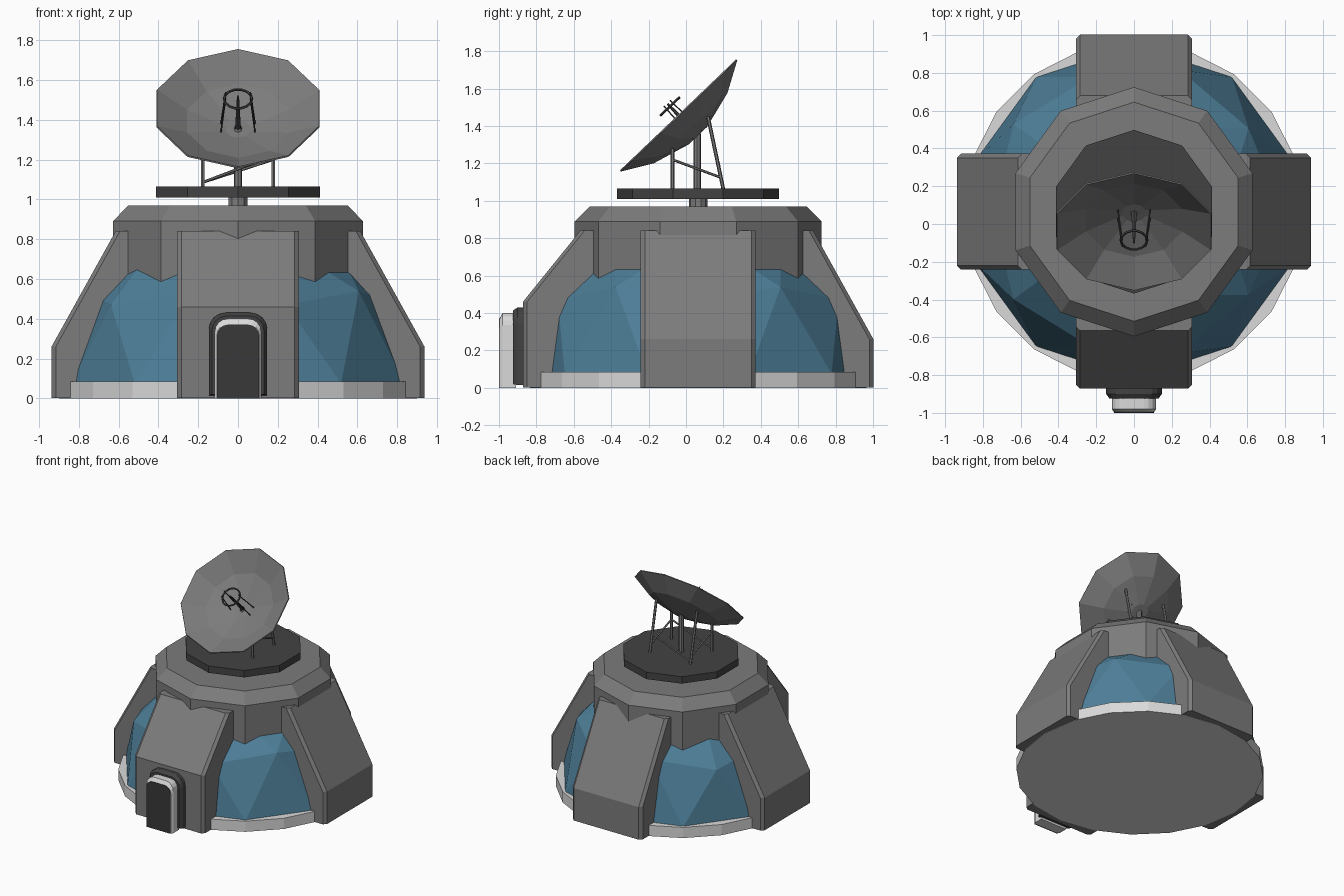
import bpy, bmesh, math
from mathutils import Vector, Matrix

if "Cube" in bpy.data.objects:
    bpy.data.objects.remove(bpy.data.objects["Cube"])

CY = 0.065                      # building axis in y


def material(name, c):
    m = bpy.data.materials.new(name)
    m.diffuse_color = (*c, 1)
    m.use_nodes = True
    m.node_tree.nodes["Principled BSDF"].inputs["Base Color"].default_value = m.diffuse_color
    return m


GRAY = material("mid gray", (0.2, 0.2, 0.2))
DARK = material("dark gray", (0.055, 0.055, 0.055))
LIGHT = material("light gray", (0.7, 0.7, 0.7))
BLUE = material("dome blue", (0.075, 0.21, 0.315))
DOOR = material("door charcoal", (0.04, 0.04, 0.04))


def finish(name, bm, mat, matrix=Matrix()):
    bmesh.ops.recalc_face_normals(bm, faces=bm.faces)
    me = bpy.data.meshes.new(name)
    bm.to_mesh(me)
    bm.free()
    me.materials.append(mat)
    ob = bpy.data.objects.new(name, me)
    ob.matrix_world = matrix
    bpy.context.collection.objects.link(ob)
    return ob


def loft(name, rings, mat, matrix=Matrix(), caps=(True, True)):
    """Skin a list of equal-length point rings."""
    bm = bmesh.new()
    rows = [[bm.verts.new(p) for p in ring] for ring in rings]
    n = len(rows[0])
    for a, b in zip(rows, rows[1:]):
        for i in range(n):
            j = (i + 1) % n
            bm.faces.new((a[i], a[j], b[j], b[i]))
    if caps[0]:
        bm.faces.new(rows[0])
    if caps[1]:
        bm.faces.new(rows[-1])
    return finish(name, bm, mat, matrix)


def turned(name, n, profile, mat, matrix=Matrix.Translation((0, CY, 0)), caps=(True, True)):
    """n-sided solid from (radius, height) pairs, one corner on the y axis."""
    rings = [[(r * math.cos(math.pi / 2 + math.tau * i / n),
               r * math.sin(math.pi / 2 + math.tau * i / n), z) for i in range(n)]
             for r, z in profile]
    return loft(name, rings, mat, matrix, caps)


def rod(name, a, b, r1, mat, r2=None, n=6):
    a, b = Vector(a), Vector(b)
    q = (b - a).to_track_quat('Z', 'Y').to_matrix().to_4x4()
    return turned(name, n, [(r1, 0), (r1 if r2 is None else r2, (b - a).length)],
                  mat, Matrix.Translation(a) @ q)


# Base slab
turned("base_slab", 20, [(0.9, 0), (0.9, 0.085)], LIGHT)

# Faceted dome: upper half of an icosphere
bm = bmesh.new()
bmesh.ops.create_icosphere(bm, subdivisions=2, radius=0.882)
bmesh.ops.delete(bm, geom=[v for v in bm.verts if v.co.z < -0.01], context='VERTS')
finish("dome", bm, BLUE, Matrix.Translation((0, CY, 0.075)))

# Ten-sided roof collar
turned("roof_collar", 10, [(0.66, 0.56), (0.66, 0.89), (0.58, 0.97)], GRAY)


# Four buttresses with chamfered side edges
def buttress(name, angle, knee, top):
    def section(x, inset):
        pts = [(0.5, 0.002), (0.937 - inset, 0.002), (0.937 - inset, knee),
               (top - inset, 0.84), (0.5, 0.84)]
        return [(x, -r, z) for r, z in pts]
    loft(name, [section(-0.307, 0.022), section(-0.285, 0),
                section(0.285, 0), section(0.307, 0.022)], GRAY,
         Matrix.Translation((0, CY, 0)) @ Matrix.Rotation(angle, 4, 'Z'))


buttress("front_buttress", 0, 0.46, 0.63)
for nm, k in (("right", 1), ("back", 2), ("left", 3)):
    buttress(nm + "_buttress", k * math.pi / 2, 0.26, 0.615)


# Doorway: round-cornered arches stacked in depth
def arch(w, top, r, y, bottom=0.0):
    pts = [(-w, y, bottom)]
    for cx, a0 in ((-w + r, 180), (w - r, 90)):
        for k in range(5):
            a = math.radians(a0 - 22.5 * k)
            pts.append((cx + r * math.cos(a), y, top - r + r * math.sin(a)))
    return pts + [(w, y, bottom)]


loft("door_frame", [arch(0.147, 0.43, 0.085, -0.86, 0.015), arch(0.147, 0.43, 0.085, -0.9, 0.015),
                    arch(0.13, 0.413, 0.07, -0.925, 0.02)], DARK)
loft("door_surround", [arch(0.117, 0.4, 0.065, -0.91), arch(0.117, 0.4, 0.065, -0.98),
                       arch(0.106, 0.373, 0.055, -0.996)], LIGHT)
loft("door_panel", [arch(0.105, 0.37, 0.054, -0.991), arch(0.105, 0.37, 0.054, -1.0)], DOOR)

# Antenna platform and mast
turned("platform_neck", 10, [(0.05, 0.93), (0.05, 1.02)], GRAY)
turned("antenna_platform", 10, [(0.433, 1.01), (0.433, 1.065)], DARK)
rod("mast", (0, 0.06, 1.05), (0, 0.06, 1.36), 0.02, GRAY, n=8)

# Dish, tilted forward
tilt = math.radians(43.7)
dish = Matrix.Translation((0, -0.04, 1.457)) @ Matrix.Rotation(tilt, 4, 'X')
D = 0.15
ob = turned("dish", 10, [(r, -D * (1 - (r / 0.43) ** 2)) for r in (0.43, 0.27, 0.065)],
            GRAY, dish, caps=(False, True))
mod = ob.modifiers.new("thickness", 'SOLIDIFY')
mod.thickness = 0.008
mod.offset = 0

# Feed assembly in front of the dish
bm = bmesh.new()
N, M, R, t = 14, 5, 0.07, 0.007
rows = [[bm.verts.new(((R + t * math.cos(math.tau * j / M)) * math.cos(math.tau * i / N),
                       (R + t * math.cos(math.tau * j / M)) * math.sin(math.tau * i / N),
                       0.066 + t * math.sin(math.tau * j / M))) for j in range(M)] for i in range(N)]
for i in range(N):
    for j in range(M):
        bm.faces.new((rows[i][j], rows[(i + 1) % N][j],
                      rows[(i + 1) % N][(j + 1) % M], rows[i][(j + 1) % M]))
finish("feed_ring", bm, DARK, dish)
rod("feed_horn", dish @ Vector((0, 0, -D)), dish @ Vector((0, 0, 0.085)), 0.017, DARK, 0.006)
for i, deg in enumerate((20, 160, 200, 340)):
    a = math.radians(deg)
    d = Vector((math.cos(a), math.sin(a), 0))
    rod(f"feed_leg_{i + 1}", dish @ (d * 0.092 + Vector((0, 0, -D + 0.006))),
        dish @ (d * 0.066 + Vector((0, 0, 0.09))), 0.004, DARK, n=5)

# Dish support legs and cross braces
for s, nm in ((-1, "left"), (1, "right")):
    x = 0.178 * s
    rod(nm + "_front_leg", (x, -0.072, 1.06), (x, -0.072, 1.28), 0.01, GRAY)
    rod(nm + "_back_leg", (x, 0.2, 1.06), (x, 0.117, 1.452), 0.01, GRAY)
    rod(nm + "_brace", (x, -0.072, 1.22), (x, 0.185, 1.125), 0.007, GRAY)
rod("front_brace", (-0.178, -0.072, 1.085), (0.178, -0.072, 1.22), 0.007, GRAY)
rod("back_brace", (-0.178, 0.195, 1.085), (0.178, 0.175, 1.2), 0.007, GRAY)
